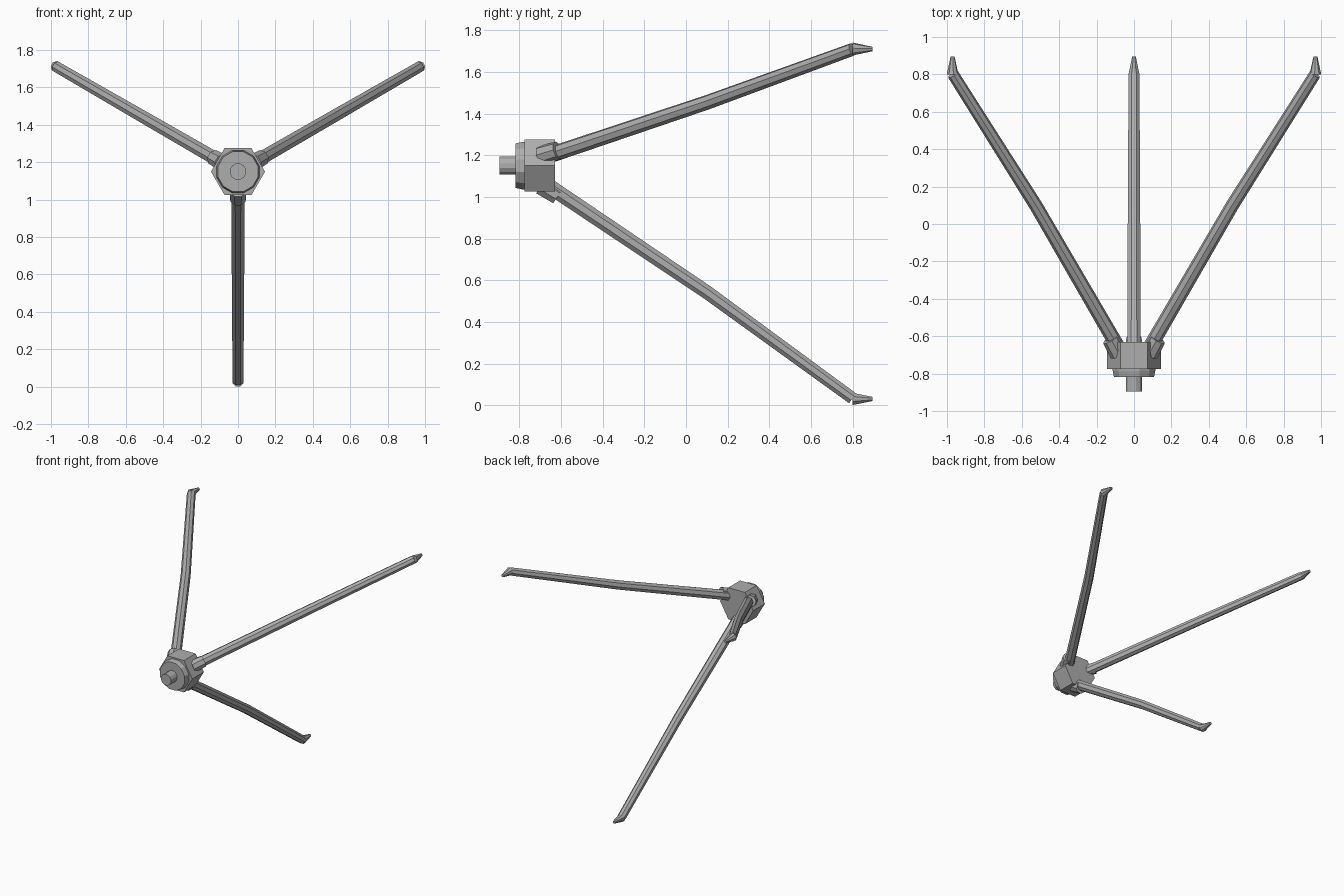
import bpy, bmesh, math
from mathutils import Vector

if "Cube" in bpy.data.objects:
    bpy.data.objects.remove(bpy.data.objects["Cube"])

CENTRE = Vector((0, 0, 1.15))   # hub axis runs along y at this height

grey = bpy.data.materials.new("metal_grey")
grey.diffuse_color = (0.42, 0.42, 0.42, 1)
grey.use_nodes = True
grey.node_tree.nodes["Principled BSDF"].inputs["Base Color"].default_value = grey.diffuse_color


def loft(name, rings, sides, angle=90.0, phase=0.5):
    """Flat-faced tube. Each ring is (y, distance from hub axis, tilt, inradius)
    lying in the plane that leaves the hub at the given angle."""
    a = math.radians(angle)
    out = Vector((math.cos(a), 0, math.sin(a)))
    back = Vector((0, 1, 0))
    side = out.cross(back)
    bm = bmesh.new()
    loops = []
    for y, r, tilt, inradius in rings:
        mid = CENTRE + out * r + back * y
        up = out * math.cos(tilt) - back * math.sin(tilt)
        radius = inradius / math.cos(math.pi / sides)
        loop = []
        for i in range(sides):
            t = math.tau * (i + phase) / sides
            loop.append(bm.verts.new(mid + radius * (up * math.cos(t) + side * math.sin(t))))
        loops.append(loop)
    for a_loop, b_loop in zip(loops, loops[1:]):
        for i in range(sides):
            j = (i + 1) % sides
            bm.faces.new((a_loop[i], a_loop[j], b_loop[j], b_loop[i]))
    bm.faces.new(loops[0])
    bm.faces.new(loops[-1])
    bmesh.ops.recalc_face_normals(bm, faces=bm.faces)
    mesh = bpy.data.meshes.new(name)
    bm.to_mesh(mesh)
    bm.free()
    mesh.materials.append(grey)
    obj = bpy.data.objects.new(name, mesh)
    bpy.context.collection.objects.link(obj)
    return obj


# Hexagonal hub, chamfered collar and mounting stem
loft("hub", [(-0.775, 0, 0, 0.125), (-0.63, 0, 0, 0.125)], 6)
loft("collar", [(-0.818, 0, 0, 0.107), (-0.785, 0, 0, 0.114), (-0.77, 0, 0, 0.114)], 12)
loft("stem", [(-0.895, 0, 0, 0.043), (-0.81, 0, 0, 0.043)], 12)

# Three bent legs, each with a socket at the hub and a tapered foot
upper = math.atan2(0.67, 1.0)
lower = math.atan2(0.73, 1.0)
for label, angle in (("right", 30), ("left", 150), ("bottom", 270)):
    loft(label + "_socket", [(-0.695, 0.096, upper, 0.044),
                             (-0.615, 0.146, upper, 0.041)], 8, angle)
    loft(label + "_leg", [(-0.66, 0.097, upper, 0.036),
                          (0.10, 0.607, (upper + lower) / 2, 0.033),
                          (0.80, 1.117, lower, 0.029)], 8, angle)
    loft(label + "_foot", [(0.80, 1.12, 0, 0.029),
                           (0.895, 1.12, 0, 0.010)], 8, angle)
